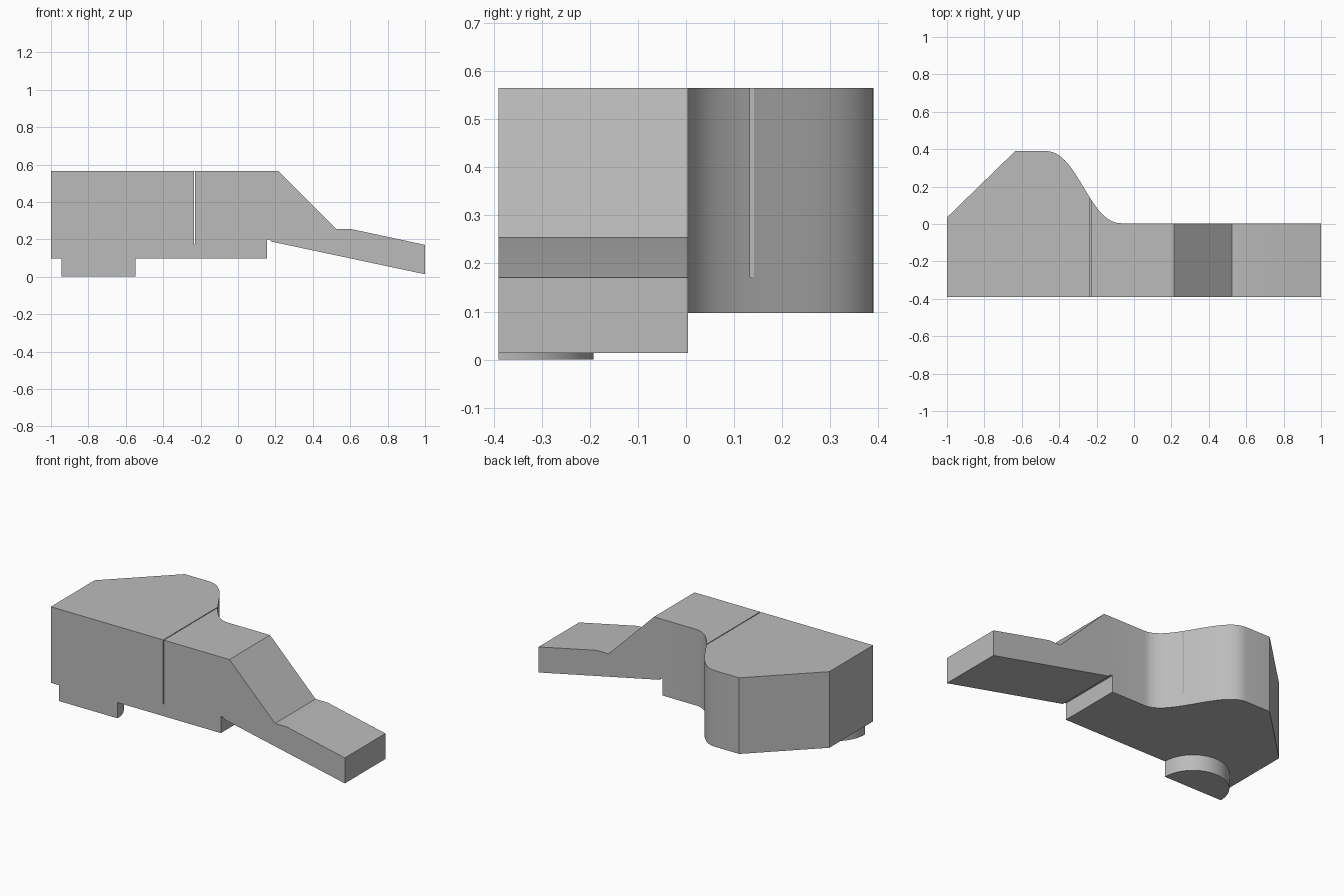
import bpy
import bmesh
import math
from mathutils import Vector
from mathutils.geometry import interpolate_bezier

cube = bpy.data.objects.get("Cube")
if cube:
    bpy.data.objects.remove(cube, do_unlink=True)

grey = bpy.data.materials.new("plain grey")
grey.use_nodes = True
colour = (0.5, 0.5, 0.5, 1)
grey.diffuse_color = colour
grey.node_tree.nodes["Principled BSDF"].inputs["Base Color"].default_value = colour


def prism(name, points, offset):
    """Extrude a closed planar outline along an offset vector."""
    bm = bmesh.new()
    face = bm.faces.new([bm.verts.new(p) for p in points])
    extruded = bmesh.ops.extrude_face_region(bm, geom=[face])["geom"]
    bmesh.ops.translate(bm, vec=offset,
                        verts=[v for v in extruded if isinstance(v, bmesh.types.BMVert)])
    bmesh.ops.recalc_face_normals(bm, faces=bm.faces)
    mesh = bpy.data.meshes.new(name)
    bm.to_mesh(mesh)
    bm.free()
    mesh.materials.append(grey)
    obj = bpy.data.objects.new(name, mesh)
    bpy.context.collection.objects.link(obj)
    return obj


def activate(obj):
    bpy.ops.object.select_all(action='DESELECT')
    obj.select_set(True)
    bpy.context.view_layer.objects.active = obj


def cut(obj, cutter, operation):
    """Apply a boolean and discard the cutter."""
    cutter.hide_render = True
    mod = obj.modifiers.new("cut", 'BOOLEAN')
    mod.object, mod.operation, mod.solver = cutter, operation, 'EXACT'
    activate(obj)
    bpy.ops.object.modifier_apply(modifier=mod.name)
    bpy.data.objects.remove(cutter, do_unlink=True)


# Plan outline with the S-curved rear flank
flank = interpolate_bezier(Vector((-0.47, 0.39)), Vector((-0.30, 0.39)),
                           Vector((-0.24, 0.004)), Vector((-0.07, 0.004)), 28)
plan = [(-1, -0.39), (-1, 0.035), (-0.635, 0.39)]
plan += [(p.x, p.y) for p in flank] + [(1, 0.004), (1, -0.39)]
body = prism("body", [(x, y, -0.2) for x, y in plan], (0, 0, 1))

# Side profile: block, ramp, sloping tongue and small relief notch
profile = [(-1.1, 0.097), (-1.1, 0.565), (0.215, 0.565), (0.525, 0.255),
           (0.605, 0.255), (1.1, 0.149), (1.1, -0.008), (0.178, 0.188),
           (0.17, 0.2), (0.156, 0.2), (0.156, 0.097)]
cut(body, prism("profile_cutter", [(x, -0.6, z) for x, z in profile], (0, 1.2, 0)),
    'INTERSECT')

# Narrow slit across the block
slit = [(-0.236, 0.172), (-0.231, 0.172), (-0.231, 0.7), (-0.236, 0.7)]
cut(body, prism("slit_cutter", [(x, -0.6, z) for x, z in slit], (0, 1.2, 0)),
    'DIFFERENCE')

# Half-round foot flush with the front
steps = 32
arc = [(-0.745 + 0.198 * math.cos(math.pi * i / steps),
        -0.39 + 0.198 * math.sin(math.pi * i / steps), 0) for i in range(steps + 1)]
foot = prism("foot", arc, (0, 0, 0.097))

for part in (body, foot):
    activate(part)
    bpy.ops.object.shade_smooth_by_angle(angle=math.radians(25))
